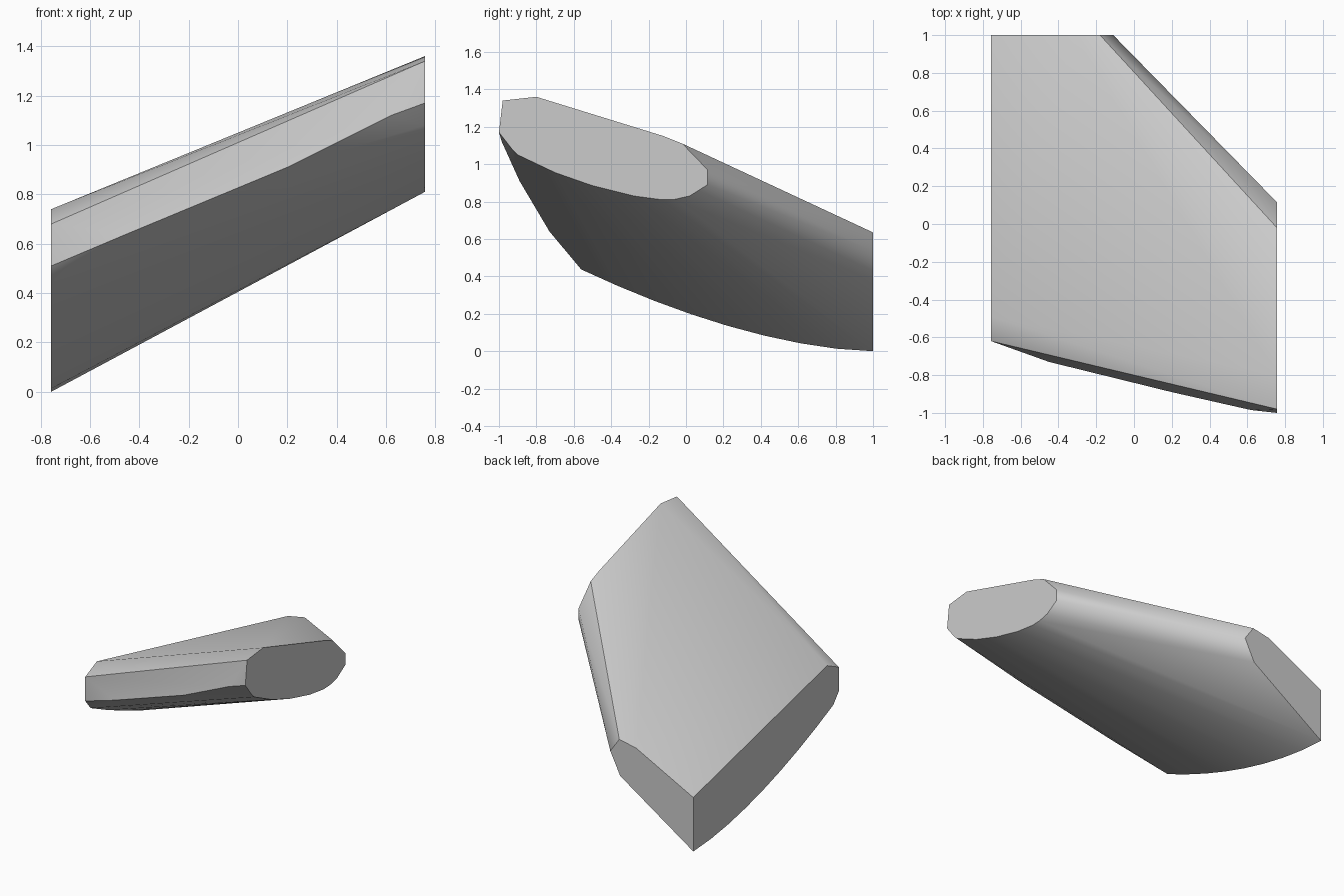
import bpy
import bmesh
import math

default_cube = bpy.data.objects.get("Cube")
if default_cube:
    bpy.data.objects.remove(default_cube, do_unlink=True)

HALF_WIDTH = 0.757
BACK = 1.0


def make_material(name, value):
    """Plain flat grey material."""
    mat = bpy.data.materials.new(name)
    mat.use_nodes = True
    colour = (value, value, value, 1.0)
    mat.diffuse_color = colour
    mat.node_tree.nodes["Principled BSDF"].inputs["Base Color"].default_value = colour
    return mat


def left_underside(y):
    """Height of the curved underside where the left cut crosses it."""
    return 0.207 * (BACK - y) ** 1.68


def hull_object(name, points, material):
    """Skin a set of section points, merge flat regions and smooth the rest."""
    bm = bmesh.new()
    for point in points:
        bm.verts.new(point)
    result = bmesh.ops.convex_hull(bm, input=bm.verts)
    spare = set(result["geom_interior"]) | set(result["geom_unused"])
    loose = [item for item in spare if isinstance(item, bmesh.types.BMVert)]
    bmesh.ops.delete(bm, geom=loose, context="VERTS")
    bmesh.ops.dissolve_limit(bm, angle_limit=math.radians(0.8),
                             verts=bm.verts, edges=bm.edges)
    bmesh.ops.recalc_face_normals(bm, faces=bm.faces)
    mesh = bpy.data.meshes.new(name)
    bm.to_mesh(mesh)
    bm.free()
    mesh.materials.append(material)
    obj = bpy.data.objects.new(name, mesh)
    bpy.context.collection.objects.link(obj)
    bpy.ops.object.select_all(action="DESELECT")
    obj.select_set(True)
    bpy.context.view_layer.objects.active = obj
    bpy.ops.object.shade_smooth_by_angle(angle=math.radians(30))
    return obj


# Right cut: closed rounded section, as (y, z)
right_section = [
    (-0.98, 1.34), (-0.8, 1.36), (-0.12, 1.15), (-0.02, 1.11),
    (0.115, 0.97), (0.115, 0.89), (0.02, 0.83), (-0.06, 0.812),
    (-0.13, 0.81), (-0.28, 0.83), (-0.5, 0.885), (-0.7, 0.955),
    (-0.9, 1.05), (-0.93, 1.08), (-1.0, 1.17),
]

# Left cut: top and nose, as (y, z); its underside follows the curve
left_section = [(BACK, 0.38), (-0.49, 0.74), (-0.62, 0.68), (-0.62, 0.51)]
steps = 9
for i in range(steps):
    y = BACK - 1.56 * i / (steps - 1)
    left_section.append((y, left_underside(y)))

# Back cut, as (x, z)
back_section = [(-0.31, 0.61), (-0.18, 0.635), (-0.11, 0.535), (-0.187, 0.38)]

# Bowed front ridge between the two side cuts
front_ridge = [(-0.45, -0.73, 0.64), (0.2, -0.89, 0.91), (0.62, -0.985, 1.12)]

body_points = [(HALF_WIDTH, y, z) for y, z in right_section]
body_points += [(-HALF_WIDTH, y, z) for y, z in left_section]
body_points += [(x, BACK, z) for x, z in back_section]
body_points += front_ridge

stone_grey = make_material("stone_grey", 0.6)
hull_object("slab_body", body_points, stone_grey)
